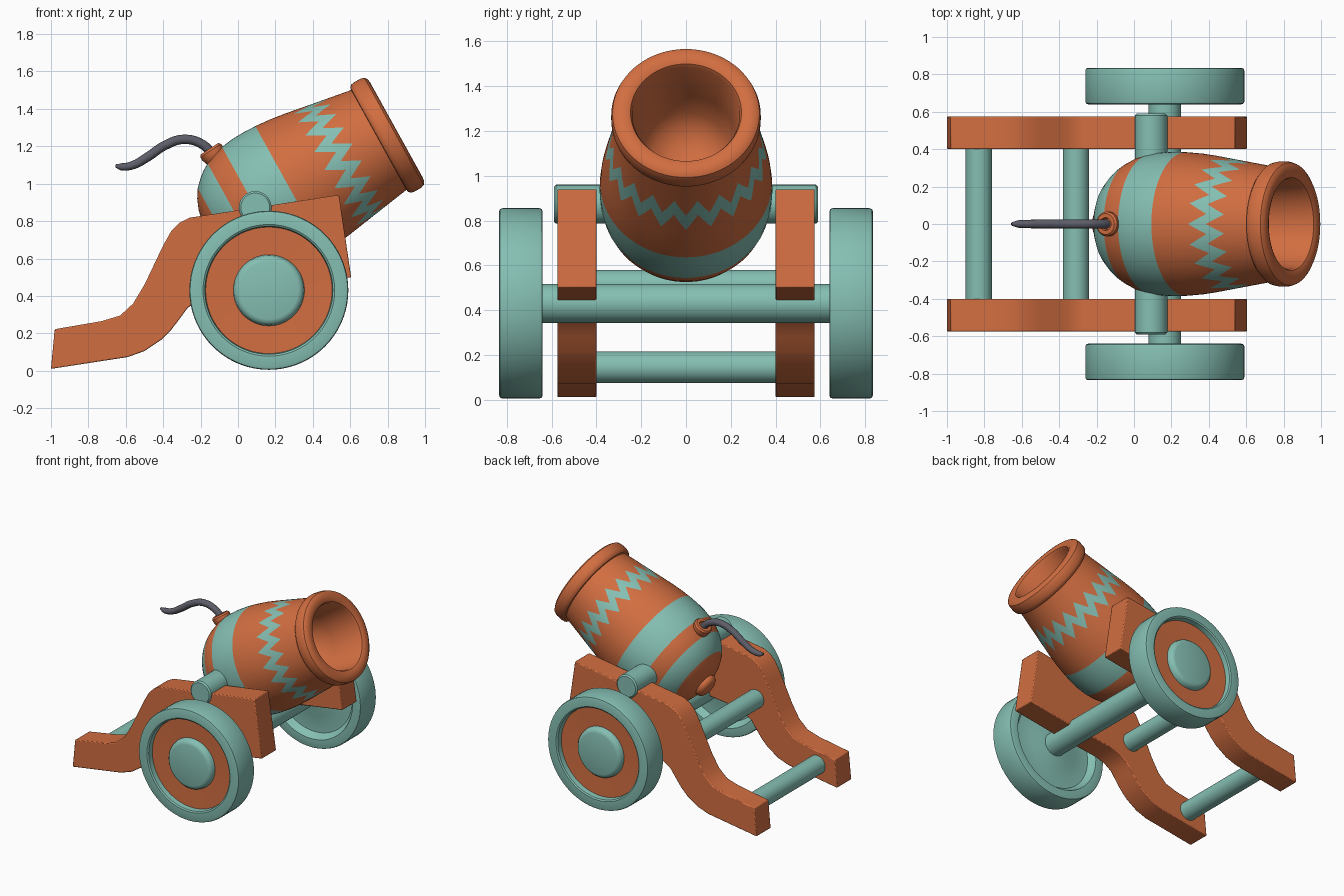
import bpy, bmesh, math
from mathutils import Matrix, Vector

if "Cube" in bpy.data.objects:
    bpy.data.objects.remove(bpy.data.objects["Cube"])


def material(name, rgb):
    m = bpy.data.materials.new(name)
    m.diffuse_color = (*rgb, 1)
    m.use_nodes = True
    m.node_tree.nodes["Principled BSDF"].inputs["Base Color"].default_value = m.diffuse_color
    return m


ORANGE = material("orange_paint", (0.64, 0.155, 0.052))
TEAL = material("teal_paint", (0.235, 0.52, 0.45))
FUSE = material("dark_cord", (0.11, 0.11, 0.14))
O, T = 0, 1  # material slots


def finish(name, bm, mats=(ORANGE, TEAL), angle=35):
    bmesh.ops.remove_doubles(bm, verts=bm.verts, dist=1e-5)
    bmesh.ops.recalc_face_normals(bm, faces=bm.faces)
    me = bpy.data.meshes.new(name)
    bm.to_mesh(me)
    bm.free()
    for m in mats:
        me.materials.append(m)
    me.shade_smooth()
    me.set_sharp_from_angle(angle=math.radians(angle))
    ob = bpy.data.objects.new(name, me)
    bpy.context.collection.objects.link(ob)
    return ob


def revolve(name, rings, origin, axis, segs=64, angle=35):
    """rings: (distance along axis, radius, slot of the band after it, zigzag height, radius slope)"""
    axis = Vector(axis).normalized()
    side = Vector((0, 1, 0)) if abs(axis.y) < 0.5 else Vector((1, 0, 0))
    up = axis.cross(side)
    origin = Vector(origin)
    bm = bmesh.new()
    loops = []
    for ring in rings:
        t, r, _, zig, slope = (tuple(ring) + (0, 0))[:5]
        loop = []
        for j in range(segs):
            a = 2 * math.pi * j / segs
            d = zig * (0, 0.5, 1, 0.5)[j % 4]
            rr = r + slope * d
            loop.append(bm.verts.new(origin + axis * (t + d)
                                     + (side * math.cos(a) + up * math.sin(a)) * rr))
        loops.append(loop)
    for i in range(len(rings) - 1):
        for j in range(segs):
            k = (j + 1) % segs
            f = bm.faces.new((loops[i][j], loops[i][k], loops[i + 1][k], loops[i + 1][j]))
            f.material_index = rings[i][2]
    bmesh.ops.dissolve_degenerate(bm, dist=1e-5, edges=bm.edges)
    return finish(name, bm, angle=angle)


def mirror_y(ob):
    m = ob.modifiers.new("mirror", 'MIRROR')
    m.use_axis = (False, True, False)


def rod(name, x, z, r, half, round_end=0.0):
    e = round_end
    rings = [(-half, 0, T), (-half, r - e, T), (-half + e, r, T),
             (half - e, r, T), (half, r - e, T), (half, 0, T)]
    return revolve(name, rings, (x, 0, z), (0, 1, 0), 40)


# barrel with painted bands, zigzag, muzzle ring and hollow bore
PIVOT = (0.095, 0, 0.87)
AIM = (0.875, 0, 0.484)
taper = -0.164
barrel = [
    (-0.290, 0.0, O), (-0.286, 0.08, O), (-0.272, 0.14, O), (-0.25, 0.195, O),
    (-0.22, 0.243, T), (-0.18, 0.284, T), (-0.145, 0.312, T), (-0.11, 0.333, O),
    (-0.06, 0.356, O), (0.0, 0.373, T), (0.07, 0.383, T), (0.14, 0.386, T),
    (0.21, 0.384, O), (0.30, 0.377, O), (0.38, 0.366, O),
    (0.42, 0.3594, T, 0.10, taper), (0.52, 0.343, O, 0.10, taper),
    (0.66, 0.320, O), (0.752, 0.305, O),
    (0.754, 0.318, O), (0.766, 0.330, O), (0.785, 0.334, O), (0.825, 0.334, O),
    (0.845, 0.328, O), (0.857, 0.312, O), (0.86, 0.29, O), (0.86, 0.265, O),
    (0.852, 0.248, O), (0.835, 0.24, O), (0.60, 0.225, O), (0.48, 0.205, O),
    (0.41, 0.16, O), (0.37, 0.09, O), (0.355, 0.0, O)]
revolve("barrel", barrel, PIVOT, AIM, 80)

# rear knob
knob = [(-0.27, 0.0, O), (-0.27, 0.08, O), (-0.295, 0.088, O), (-0.32, 0.08, O),
        (-0.335, 0.055, O), (-0.34, 0.0, O)]
revolve("rear_knob", knob, PIVOT, AIM, 32, 60)

# fuse collar
collar = [(-0.04, 0.0, O), (-0.04, 0.055, O), (-0.015, 0.062, O), (0.0, 0.066, O),
          (0.02, 0.066, O), (0.032, 0.056, O), (0.032, 0.035, O), (0.015, 0.03, O),
          (0.015, 0.0, O)]
revolve("fuse_collar", collar, (-0.135, 0, 1.16), (-0.545, 0, 0.84), 32)

# fuse cord
cu = bpy.data.curves.new("fuse_cord", 'CURVE')
cu.dimensions = '3D'
cu.bevel_depth = 0.025
cu.bevel_resolution = 4
cu.use_fill_caps = True
sp = cu.splines.new('BEZIER')
path = [(-0.13, 1.15, 1), (-0.19, 1.21, 1), (-0.29, 1.237, 1), (-0.39, 1.205, 1),
        (-0.48, 1.145, 1), (-0.56, 1.10, 0.9), (-0.62, 1.09, 0.8), (-0.655, 1.097, 0.35)]
sp.bezier_points.add(len(path) - 1)
for p, (x, z, r) in zip(sp.bezier_points, path):
    p.co = (x, 0, z)
    p.radius = r
    p.handle_left_type = p.handle_right_type = 'AUTO'
cu.materials.append(FUSE)
bpy.context.collection.objects.link(bpy.data.objects.new("fuse_cord", cu))

# carriage side cheeks
outline = [(-1.0, 0.01), (-0.98, 0.222), (-0.73, 0.265), (-0.63, 0.295), (-0.56, 0.36),
           (-0.50, 0.46), (-0.40, 0.67), (-0.355, 0.75), (-0.315, 0.79), (-0.26, 0.818),
           (0.54, 0.94), (0.605, 0.50), (0.25, 0.445), (-0.13, 0.40), (-0.21, 0.375),
           (-0.27, 0.335), (-0.31, 0.28), (-0.36, 0.215), (-0.41, 0.165), (-0.50, 0.105),
           (-0.59, 0.073)]
bm = bmesh.new()
face = bm.faces.new([bm.verts.new((x, 0.40, z)) for x, z in outline])
ext = bmesh.ops.extrude_face_region(bm, geom=[face])
bmesh.ops.translate(bm, vec=(0, 0.175, 0),
                    verts=[v for v in ext["geom"] if isinstance(v, bmesh.types.BMVert)])
cheek = finish("carriage_cheeks", bm)
mirror_y(cheek)
bev = cheek.modifiers.new("bevel", 'BEVEL')
bev.width = 0.006
bev.segments = 2
bev.limit_method = 'ANGLE'
bev.angle_limit = math.radians(40)

# wheels: dished inner face, tyre, painted recess and hub
wheel = [(0.665, 0.0, T), (0.665, 0.12, T), (0.69, 0.20, T), (0.69, 0.32, T),
         (0.665, 0.345, T), (0.642, 0.355, T), (0.64, 0.41, T), (0.644, 0.421, T),
         (0.655, 0.425, T), (0.82, 0.425, T), (0.831, 0.421, T), (0.835, 0.41, T),
         (0.835, 0.352, T), (0.828, 0.342, T), (0.79, 0.338, O),
         (0.785, 0.19, T), (0.81, 0.185, T), (0.825, 0.172, T), (0.83, 0.155, T),
         (0.832, 0.0, T)]
mirror_y(revolve("wheels", wheel, (0.165, 0, 0.43), (0, 1, 0), 72))

# axle, trunnion and cross bars
rod("axle", 0.165, 0.43, 0.087, 0.68)
rod("trunnion", 0.092, 0.873, 0.087, 0.59, 0.01)
rod("rear_cross_bar", -0.83, 0.145, 0.07, 0.42)
rod("middle_cross_bar", -0.31, 0.51, 0.07, 0.42)
